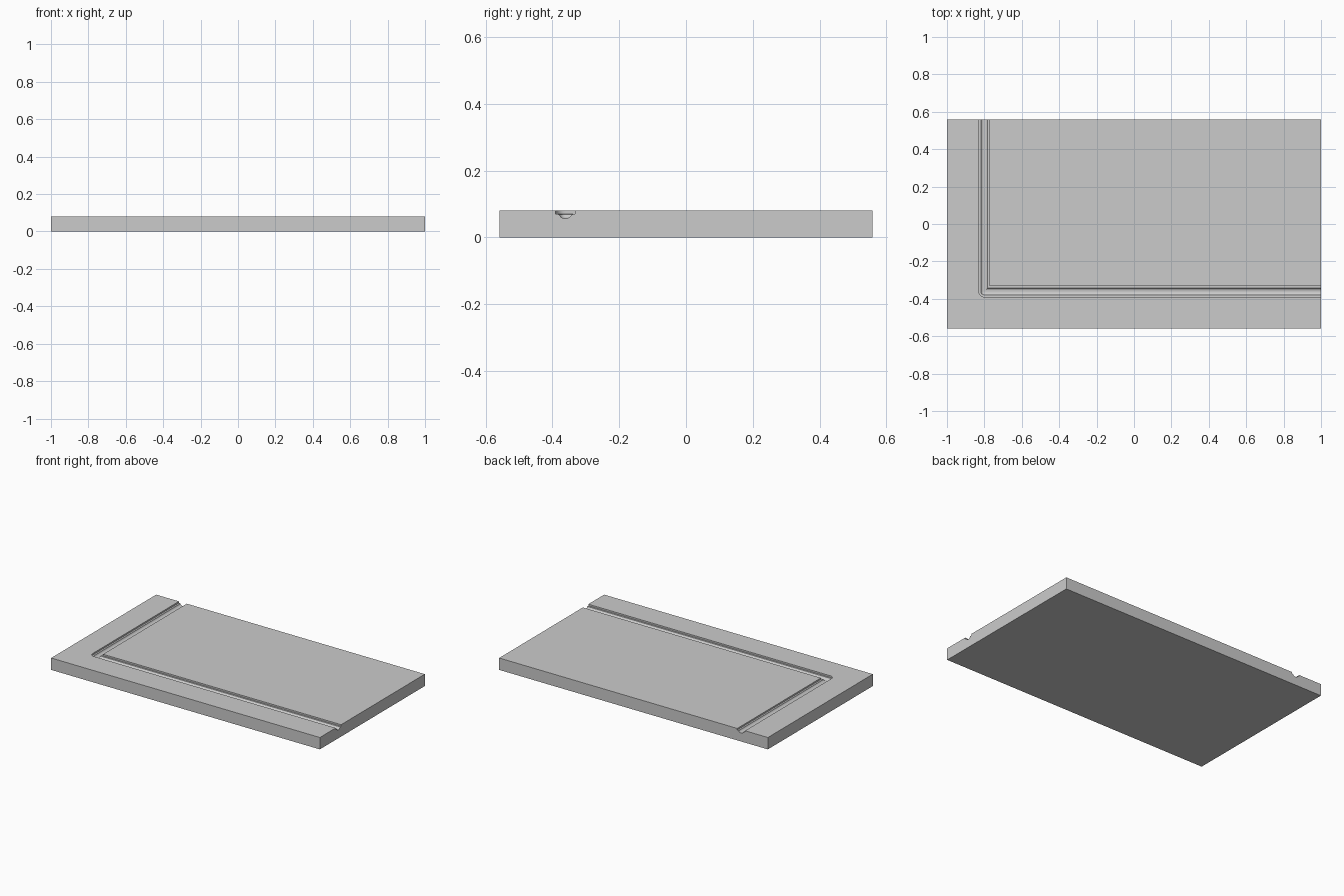
import bpy, bmesh, math

if "Cube" in bpy.data.objects:
    bpy.data.objects.remove(bpy.data.objects["Cube"])

X, Y, H = 1.0, 0.558, 0.08        # half length, half width, thickness
CX, CY = -0.801, -0.361           # centre lines of the routed groove
STEPS = 6                         # segments of the rounded outer corner

# Stepped, round-bottomed groove section: (offset from centre line, height)
half = [(0.029, H), (0.029, 0.0695), (0.018, 0.0690), (0.0165, 0.0645),
        (0.0125, 0.0600), (0.007, 0.0573)]
section = half + [(0.0, 0.0565)] + [(-d, z) for d, z in reversed(half)]

bm = bmesh.new()


def vert(x, y, z):
    return bm.verts.new((x, y, z))


def groove_row(d, z):
    """One line along the L-shaped path: round outside the corner, mitred inside."""
    row = [vert(CX - d, Y, z)]
    if d > 0:
        for i in range(STEPS + 1):
            a = math.pi + math.pi / 2 * i / STEPS
            row.append(vert(CX + d * math.cos(a), CY + d * math.sin(a), z))
    else:
        row += [vert(CX - d, CY - d, z) for _ in range(STEPS + 1)]
    row.append(vert(X, CY - d, z))
    return row


# Groove surface
rows = [groove_row(d, z) for d, z in section]
for a, b in zip(rows, rows[1:]):
    for i in range(len(a) - 1):
        bm.faces.new((a[i], a[i + 1], b[i + 1], b[i]))

# Slab corners: back left, front left, front right, back right
corners = [(-X, Y), (-X, -Y), (X, -Y), (X, Y)]
low = [vert(x, y, 0) for x, y in corners]
top = [vert(x, y, H) for x, y in corners]

# Border and raised field on top, then bottom and plain sides
bm.faces.new(top[:3] + rows[0][::-1])
bm.faces.new([top[3]] + rows[-1])
bm.faces.new(low[::-1])
for i in (0, 1):
    bm.faces.new((low[i], low[i + 1], top[i + 1], top[i]))

# Sides where the groove runs out
bm.faces.new([low[3], low[0], top[0]] + [r[0] for r in rows] + [top[3]])
bm.faces.new([low[3], low[2], top[2]] + [r[-1] for r in rows] + [top[3]])

bmesh.ops.remove_doubles(bm, verts=bm.verts, dist=1e-6)
bmesh.ops.recalc_face_normals(bm, faces=bm.faces)

mesh = bpy.data.meshes.new("grooved_panel")
bm.to_mesh(mesh)
bm.free()
panel = bpy.data.objects.new("grooved_panel", mesh)
bpy.context.collection.objects.link(panel)

# Smooth groove curves, crisp edges elsewhere
bpy.context.view_layer.objects.active = panel
panel.select_set(True)
bpy.ops.object.shade_smooth_by_angle(angle=math.radians(35))
